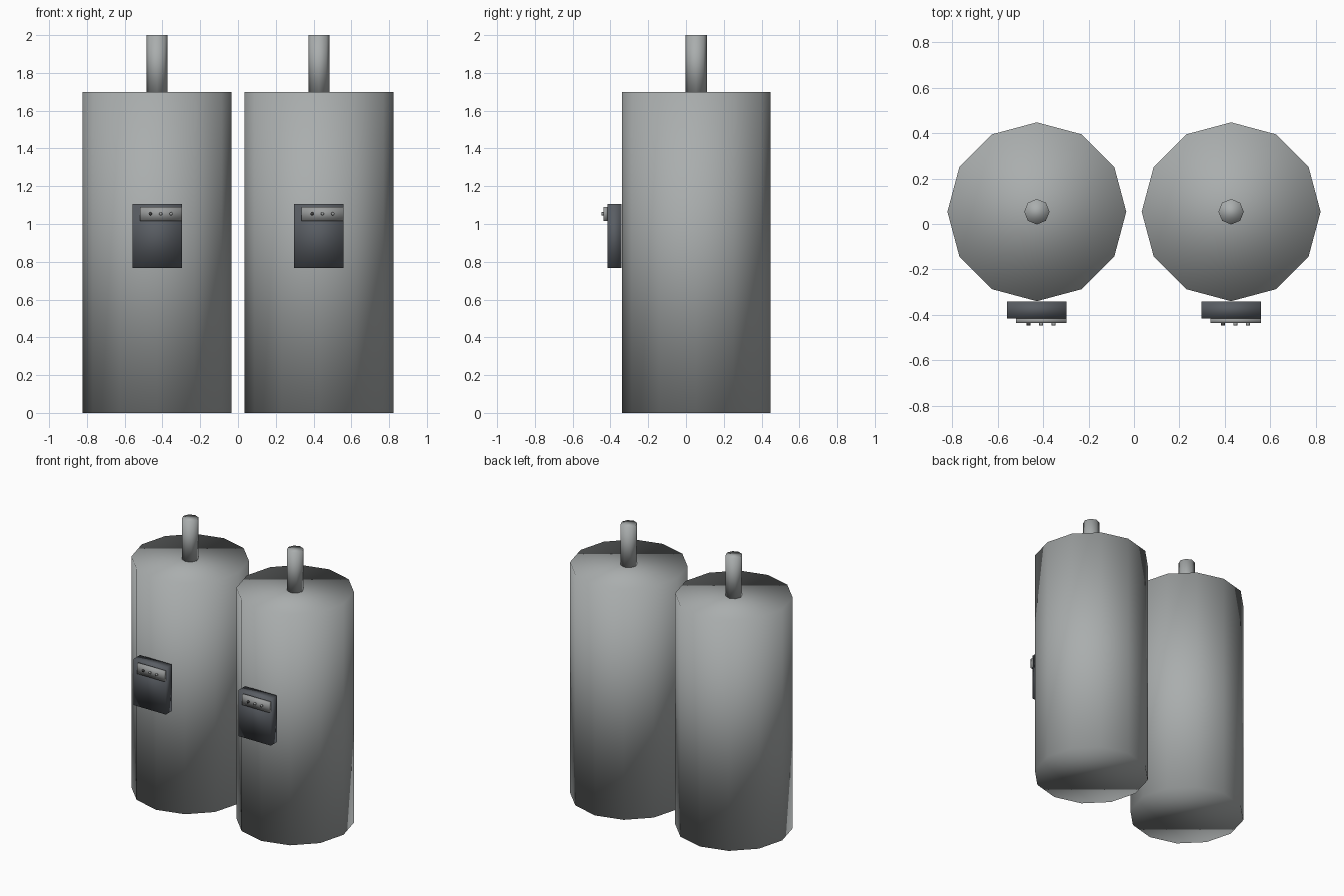
import bpy, math
from mathutils import Matrix

cube = bpy.data.objects.get("Cube")
if cube:
    bpy.data.objects.remove(cube, do_unlink=True)


def material(name, r, g, b):
    m = bpy.data.materials.new(name)
    m.use_nodes = True
    m.diffuse_color = (r, g, b, 1)
    m.node_tree.nodes["Principled BSDF"].inputs["Base Color"].default_value = (r, g, b, 1)
    return m


tank_grey = material("tank grey", 0.40, 0.42, 0.42)
box_grey = material("dark slate", 0.10, 0.11, 0.125)
panel_grey = material("panel grey", 0.33, 0.34, 0.34)
knob_dark = material("knob charcoal", 0.06, 0.06, 0.06)


def finish(name, mat):
    ob = bpy.context.object
    ob.name = ob.data.name = name
    ob.data.materials.append(mat)
    # soft shading runs over every edge, end caps included
    bpy.ops.object.shade_smooth()
    return ob


def cylinder(name, mat, sides, radius, depth, centre, axis="Z"):
    bpy.ops.mesh.primitive_cylinder_add(vertices=sides, radius=radius, depth=depth, location=centre)
    ob = finish(name, mat)
    if axis == "Y":
        ob.data.transform(Matrix.Rotation(math.pi / 2, 4, "X"))
    return ob


def box(name, mat, size, centre):
    bpy.ops.mesh.primitive_cube_add(size=1, location=centre)
    ob = finish(name, mat)
    ob.data.transform(Matrix.Diagonal((*size, 1)))
    return ob


TANK_Y = 0.054
for side, x in (("right", -0.428), ("left", 0.428)):
    # tank body and the outlet pipe on top
    cylinder(side + "_tank", tank_grey, 12, 0.394, 1.70, (x, TANK_Y, 0.85))
    cylinder(side + "_pipe", tank_grey, 8, 0.056, 0.31, (x, TANK_Y, 1.845))
    # control box with its raised panel
    box(side + "_control_box", box_grey, (0.262, 0.075, 0.34), (x, -0.379, 0.936))
    box(side + "_control_panel", panel_grey, (0.222, 0.022, 0.074), (x + 0.02, -0.426, 1.053))
    # row of three knobs
    for i in range(3):
        cylinder(f"{side}_knob_{i + 1}", panel_grey if i else knob_dark, 8, 0.009, 0.012,
                 (x - 0.036 + 0.055 * i, -0.441, 1.054), "Y")
